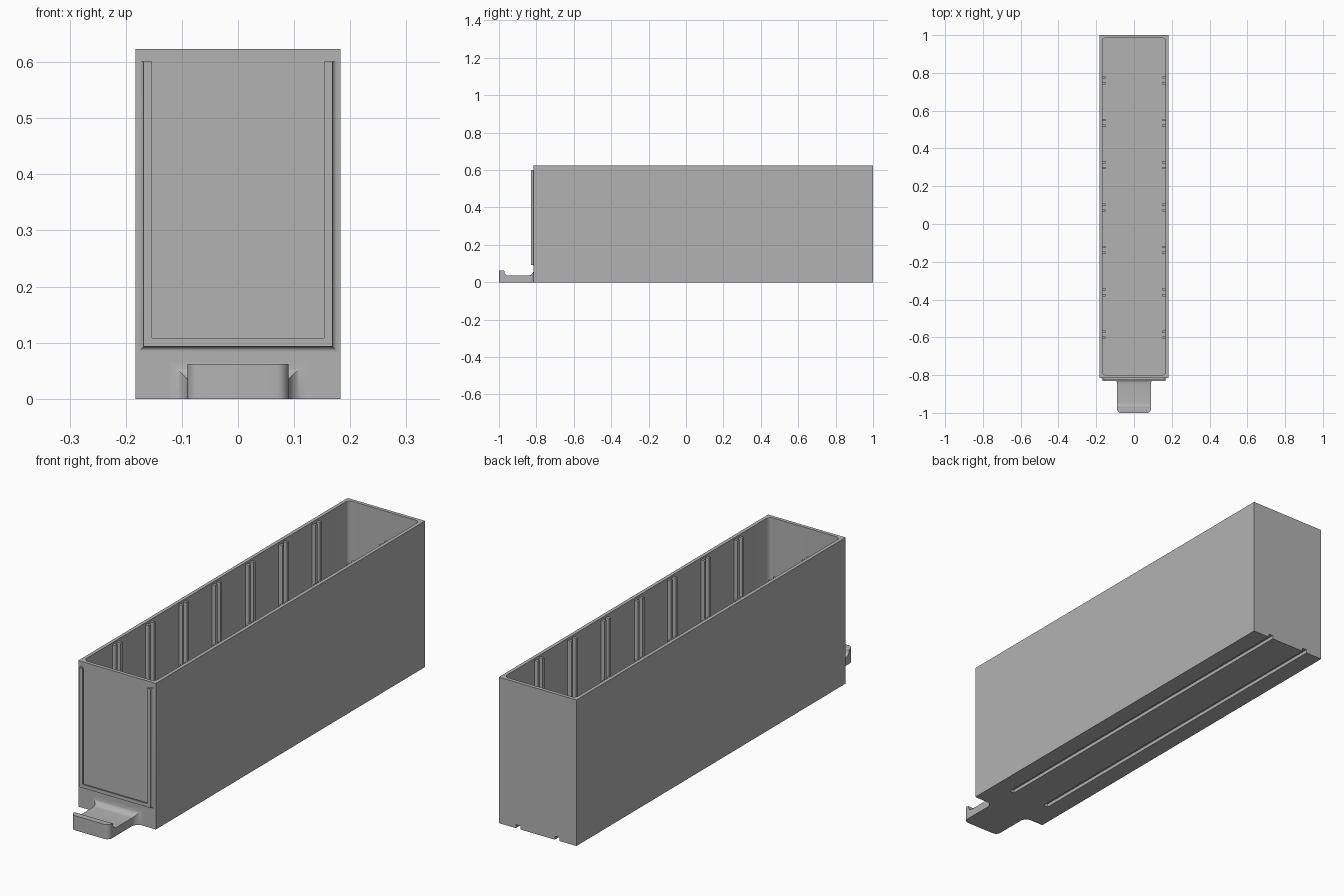
import bpy, bmesh
from math import sin, cos, pi
from mathutils import Vector

if "Cube" in bpy.data.objects:
    bpy.data.objects.remove(bpy.data.objects["Cube"], do_unlink=True)

# Overall sizes
HALF_W, FRONT, BACK, TOP = 0.183, -0.815, 1.0, 0.623
WALL, FLOOR = 0.015, 0.03

grey = bpy.data.materials.new("grey plastic")
grey.use_nodes = True
grey.diffuse_color = (0.45, 0.45, 0.45, 1)
grey.node_tree.nodes["Principled BSDF"].inputs["Base Color"].default_value = grey.diffuse_color


def finish(name, bm):
    bmesh.ops.recalc_face_normals(bm, faces=bm.faces)
    mesh = bpy.data.meshes.new(name)
    bm.to_mesh(mesh)
    bm.free()
    mesh.materials.append(grey)
    obj = bpy.data.objects.new(name, mesh)
    bpy.context.collection.objects.link(obj)
    return obj


def select(obj):
    bpy.ops.object.select_all(action="DESELECT")
    obj.select_set(True)
    bpy.context.view_layer.objects.active = obj


def smooth(obj):
    select(obj)
    bpy.ops.object.shade_smooth_by_angle(angle=pi / 6)


def prism(name, points, axis, low, high):
    """Extrude a closed outline along x (points are y, z) or z (points are x, y)."""
    bm = bmesh.new()
    place = (lambda p: (low, *p)) if axis == "x" else (lambda p: (*p, low))
    face = bm.faces.new([bm.verts.new(place(p)) for p in points])
    moved = bmesh.ops.extrude_face_region(bm, geom=[face])["geom"]
    shift = Vector((high - low, 0, 0) if axis == "x" else (0, 0, high - low))
    bmesh.ops.translate(bm, vec=shift, verts=[v for v in moved if isinstance(v, bmesh.types.BMVert)])
    return finish(name, bm)


def rect(x0, x1, y0, y1):
    return [(x0, y0), (x1, y0), (x1, y1), (x0, y1)]


def arc(cx, cy, r, start, end, steps=8):
    """Arc points, with angles in quarter turns."""
    angles = [(start + (end - start) * i / steps) * pi / 2 for i in range(steps + 1)]
    return [(cx + r * cos(a), cy + r * sin(a)) for a in angles]


def boolean(obj, cutter, operation):
    mod = obj.modifiers.new("cut", "BOOLEAN")
    mod.object, mod.operation, mod.solver = cutter, operation, "EXACT"
    select(obj)
    bpy.ops.object.modifier_apply(modifier=mod.name)
    bpy.data.objects.remove(cutter, do_unlink=True)


# Drawer body with a hollow that has rounded corners
body = prism("drawer_body", rect(-HALF_W, HALF_W, FRONT, BACK), "z", 0, TOP)
r = 0.02
ix, y0, y1 = HALF_W - WALL - r, FRONT + WALL + r, BACK - WALL - r
hollow = arc(ix, y1, r, 0, 1) + arc(-ix, y1, r, 1, 2) + arc(-ix, y0, r, 2, 3) + arc(ix, y0, r, 3, 4)
boolean(body, prism("hollow_cutter", hollow, "z", FLOOR, TOP + 0.1), "DIFFERENCE")

# Runner grooves under the floor, open at the back
for side in (-1, 1):
    x = side * 0.092
    groove = prism("groove_cutter", rect(x - 0.011, x + 0.011, -0.685, BACK + 0.1), "z", -0.1, 0.015)
    boolean(body, groove, "DIFFERENCE")
smooth(body)

# Pairs of divider ribs on both inner walls
for i in range(7):
    for side, label in ((-1, "right"), (1, "left")):
        for j, offset in enumerate((-0.0155, 0.0155)):
            y = 0.76 - 0.2243 * i + offset
            xs = sorted((side * (HALF_W - WALL + 0.005), side * 0.151))
            prism(f"divider_rib_{label}_{i + 1}_{j + 1}",
                  rect(*xs, y - 0.006, y + 0.006), "z", FLOOR - 0.005, TOP - 0.008)

# Pull handle: flared plan outline intersected with the side profile
hw, corner, flare, tip = 0.09, 0.022, 0.03, -1.0
half = arc(hw - corner, tip + corner, corner, 3, 4) + arc(hw + flare, FRONT - flare, flare, 2, 1)
half.append((hw + flare, FRONT + 0.006))
plan = half + [(-x, y) for x, y in reversed(half)]
handle = prism("pull_handle", plan, "z", 0, 0.1)
side_profile = [(tip - 0.1, -0.1), (FRONT + 0.1, -0.1), (FRONT + 0.1, 0.065)]
side_profile += arc(FRONT - flare, 0.035 + flare, flare, 4, 3)
side_profile += arc(-0.949, 0.057, 0.022, 3, 2)
side_profile += arc(-0.976, 0.057, 0.005, 0, 1, 4) + [(tip - 0.1, 0.062)]
boolean(handle, prism("profile_cutter", side_profile, "x", -0.3, 0.3), "INTERSECT")
smooth(handle)

# Label holder: a lipped section swept along a mitred U, open at the top
section = arc(-0.01, FRONT - 0.01, 0.01, 1, 0)
section += [(0, -0.83), (0.015, -0.83), (0.015, -0.824), (0.006, -0.824), (0.006, FRONT)]
bm = bmesh.new()
rings = []
for side, at_top in ((-1, True), (-1, False), (1, False), (1, True)):
    rings.append([bm.verts.new((side * (0.168 - o), y, 0.601 if at_top else 0.093 + o))
                  for o, y in section])
n = len(section)
for a, b in zip(rings, rings[1:]):
    for k in range(n):
        m = (k + 1) % n
        bm.faces.new((a[k], a[m], b[m], b[k]))
bm.faces.new(rings[0])
bm.faces.new(rings[-1])
smooth(finish("label_holder", bm))
